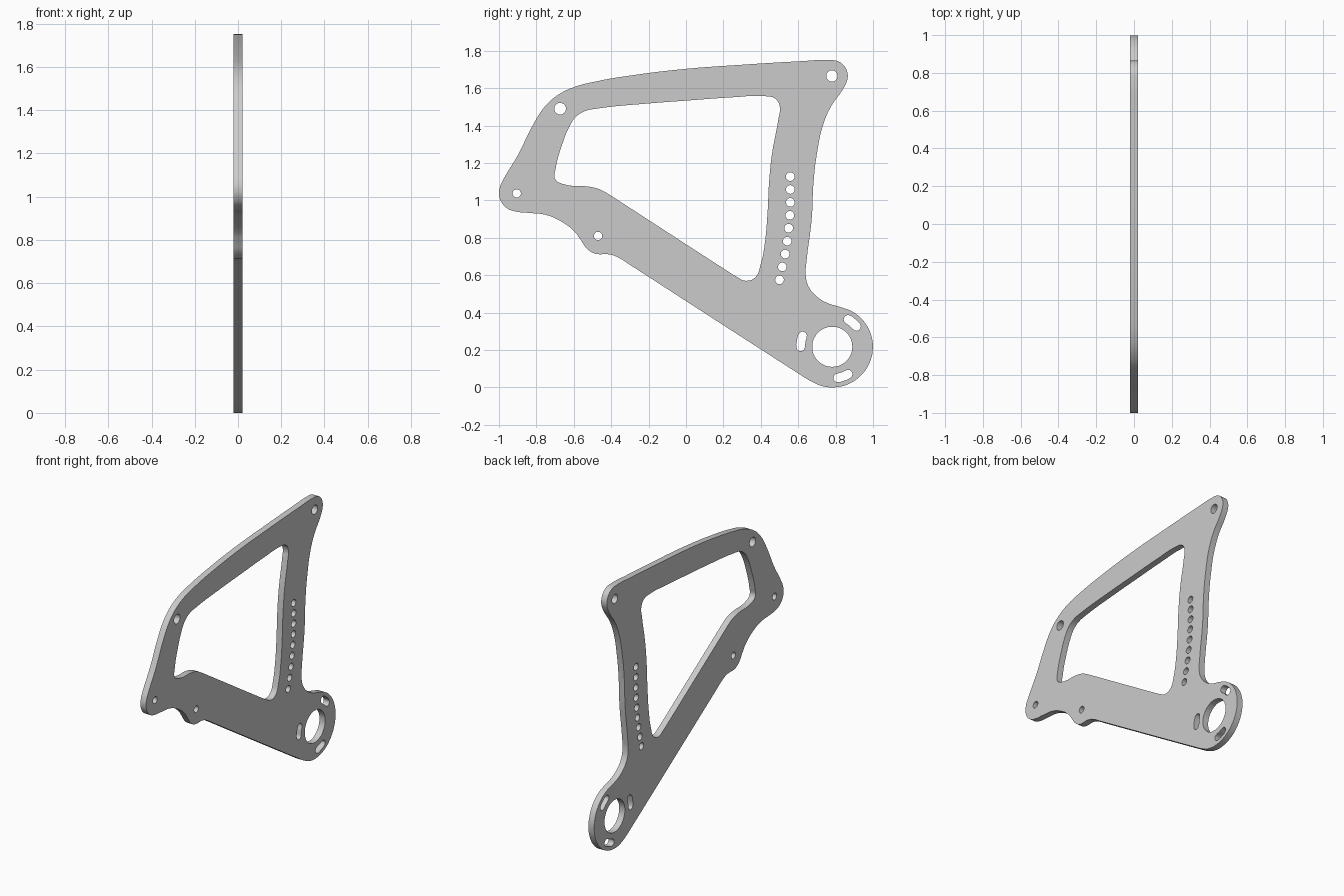
import bpy, bmesh
from math import cos, sin, radians

HALF_THICKNESS = 0.021
HUB = (0.782, 0.217)


def arc(centre, r, a0, a1, n):
    """n points on an arc from a0 to a1 degrees."""
    out = []
    for i in range(n):
        a = radians(a0 + (a1 - a0) * i / (n - 1))
        out.append((centre[0] + r * cos(a), centre[1] + r * sin(a)))
    return out


def loop(curve, pts, res=5):
    """Closed smooth spline through the points."""
    s = curve.splines.new('BEZIER')
    s.bezier_points.add(len(pts) - 1)
    s.use_cyclic_u = True
    s.resolution_u = res
    for bp, p in zip(s.bezier_points, pts):
        bp.co = (p[0], p[1], 0)
        bp.handle_left_type = bp.handle_right_type = 'AUTO'


def hole(curve, centre, r, n=8, res=4):
    loop(curve, arc(centre, r, 0, 360 - 360 / n, n), res)


cu = bpy.data.curves.new("side_plate", 'CURVE')
cu.dimensions = '2D'
cu.fill_mode = 'BOTH'
cu.extrude = HALF_THICKNESS

# Outer outline: left lug, lower edge, hub, rear strut, top lug, top edge
outer = arc((-0.9, 1.04), 0.1, 157, 262, 5)
outer += [(-0.83, 0.932), (-0.756, 0.924), (-0.676, 0.892), (-0.596, 0.833),
          (-0.564, 0.79), (-0.53, 0.742), (-0.49, 0.716), (-0.403, 0.71),
          (-0.35, 0.688), (-0.31, 0.662), (0.62, 0.062)]
outer += arc(HUB, 0.217, 237, 438, 11)
outer += [(0.758, 0.45), (0.70, 0.485), (0.655, 0.54), (0.64, 0.60),
          (0.645, 0.68), (0.672, 0.9), (0.682, 1.1), (0.70, 1.25),
          (0.735, 1.41), (0.78, 1.51), (0.83, 1.58)]
outer += arc((0.78, 1.665), 0.085, -25, 92, 6)
outer += [(0.60, 1.743), (0.3, 1.725), (0, 1.703), (-0.3, 1.667),
          (-0.48, 1.636), (-0.6, 1.605), (-0.69, 1.56), (-0.76, 1.495),
          (-0.82, 1.40), (-0.9, 1.24), (-0.975, 1.115)]
loop(cu, outer)

# Large window
loop(cu, [(-0.478, 1.49), (-0.2, 1.518), (0, 1.533), (0.25, 1.551),
          (0.42, 1.557), (0.475, 1.545), (0.502, 1.50), (0.495, 1.44),
          (0.46, 1.25), (0.443, 1.08), (0.437, 0.95), (0.42, 0.76),
          (0.40, 0.66), (0.37, 0.588), (0.32, 0.57), (0.265, 0.595),
          (0.22, 0.623), (-0.37, 1.005), (-0.42, 1.037), (-0.46, 1.058),
          (-0.51, 1.072), (-0.66, 1.088), (-0.70, 1.115), (-0.697, 1.17),
          (-0.665, 1.29), (-0.615, 1.41), (-0.585, 1.45), (-0.54, 1.477)])

# Hub bore and the three curved slots around it
hole(cu, HUB, 0.107, 12, 5)
for a in (50, 170, 290):
    slot = arc(HUB, 0.169 + 0.023, a - 10, a + 10, 3)
    for end, spin in ((a + 10, 0), (a - 10, 180)):
        c = arc(HUB, 0.169, end, end, 2)[0]
        slot += arc(c, 0.023, end + spin + 45, end + spin + 135, 3)
        if spin == 0:
            slot += arc(HUB, 0.169 - 0.023, a + 10, a - 10, 3)
    loop(cu, slot, 3)

# Mounting holes
for c, r in (((0.78, 1.665), 0.030), ((-0.673, 1.49), 0.031),
             ((-0.905, 1.037), 0.022), ((-0.47, 0.81), 0.022)):
    hole(cu, c, r)

# Row of adjustment holes down the rear strut
for i, y in enumerate((.557, .558, .558, .555, .549, .541, .53, .515, .50)):
    hole(cu, (y, 1.127 - 0.069 * i), 0.023)

# Stand the plate up in the YZ plane and turn it into a mesh
plate = bpy.data.objects.new("side_plate", cu)
plate.rotation_euler = (radians(90), 0, radians(90))
bpy.context.collection.objects.link(plate)
bpy.context.view_layer.objects.active = plate
plate.select_set(True)
bpy.ops.object.convert(target='MESH')
bpy.ops.object.transform_apply(location=False, rotation=True, scale=False)
bm = bmesh.new()
bm.from_mesh(plate.data)
bmesh.ops.remove_doubles(bm, verts=bm.verts, dist=0.0002)
bmesh.ops.recalc_face_normals(bm, faces=bm.faces)
bm.to_mesh(plate.data)
bm.free()
bpy.ops.object.shade_smooth_by_angle(angle=radians(30))
